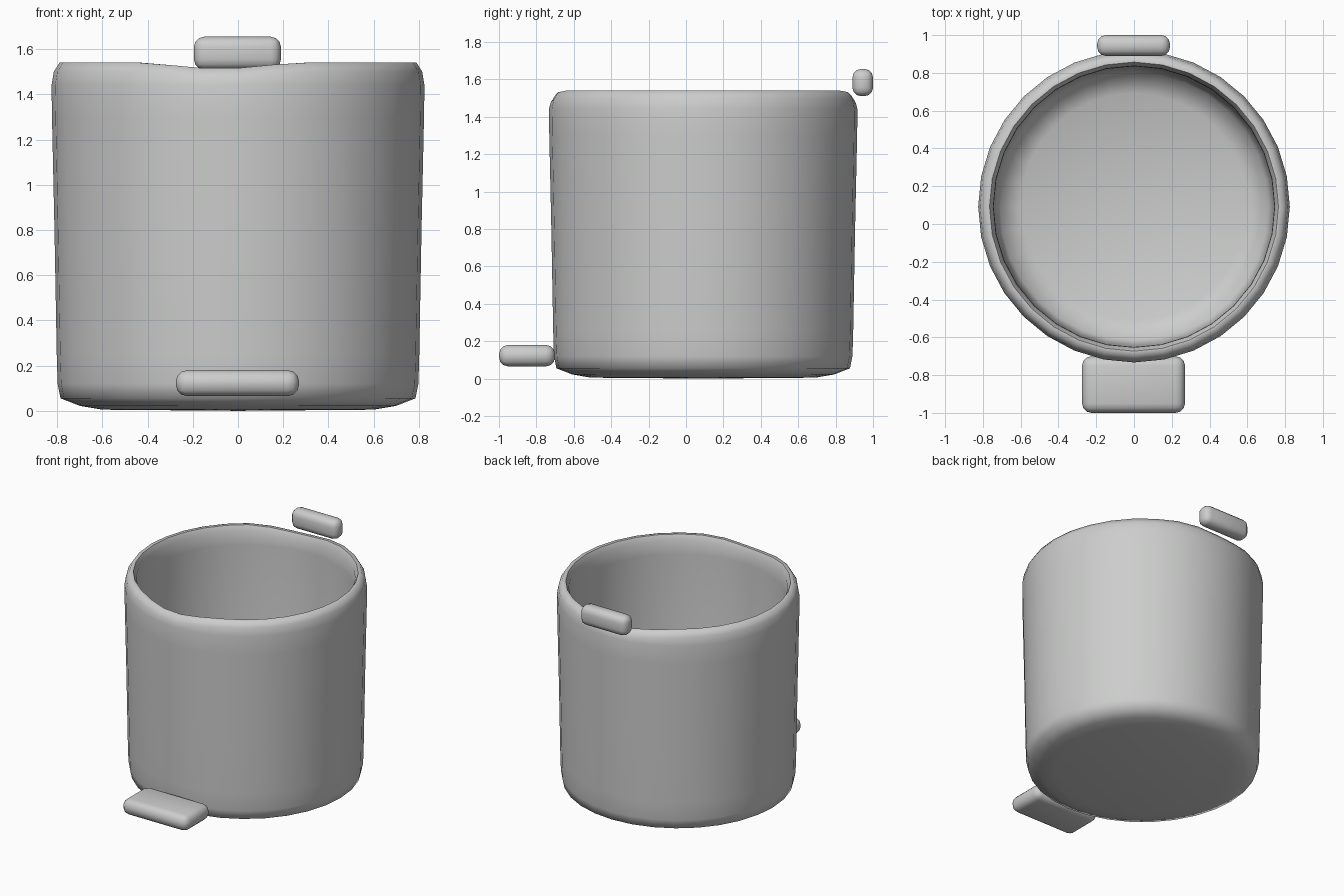
import bpy, bmesh, math

old = bpy.data.objects.get("Cube")
if old:
    bpy.data.objects.remove(old, do_unlink=True)

GREY = (0.6, 0.61, 0.6, 1.0)
mat = bpy.data.materials.new("light_grey")
mat.use_nodes = True
mat.diffuse_color = GREY
mat.node_tree.nodes["Principled BSDF"].inputs["Base Color"].default_value = GREY


def make_object(name, bm, angle):
    bmesh.ops.recalc_face_normals(bm, faces=bm.faces)
    mesh = bpy.data.meshes.new(name)
    bm.to_mesh(mesh)
    bm.free()
    mesh.materials.append(mat)
    obj = bpy.data.objects.new(name, mesh)
    bpy.context.collection.objects.link(obj)
    bpy.ops.object.select_all(action="DESELECT")
    obj.select_set(True)
    bpy.context.view_layer.objects.active = obj
    bpy.ops.object.shade_smooth_by_angle(angle=math.radians(angle))
    return obj


def rounded_block(name, low, high, bevel, segments):
    """Box between two corners; bevel is given relative to a unit cube."""
    bm = bmesh.new()
    bmesh.ops.create_cube(bm, size=1)
    for v in bm.verts:
        for i in range(3):
            v.co[i] = low[i] if v.co[i] < 0 else high[i]
    bmesh.ops.bevel(bm, geom=bm.edges[:], offset=bevel, segments=segments,
                    affect="EDGES", profile=0.5, clamp_overlap=True)
    return make_object(name, bm, 60)


# Open bin body: outer wall, rolled rim, inner wall and floor (radius, height)
PROFILE = [(0.6, 0.005), (0.7, 0.022), (0.785, 0.055), (0.798, 0.12), (0.802, 0.25),
           (0.812, 0.8), (0.823, 1.3), (0.825, 1.44), (0.815, 1.5), (0.79, 1.54),
           (0.765, 1.54), (0.745, 1.5), (0.743, 1.4), (0.735, 0.25), (0.71, 0.11),
           (0.6, 0.06)]
SIDES = 32
CENTRE_Y = 0.092


def rim_dip(x, z):
    """Shallow sag of the rim near the front and back centre."""
    if z < 1.45:
        return 0
    return 0.026 * max(0, math.cos((x + 0.08) / 0.3 * math.pi / 2)) if abs(x + 0.08) < 0.3 else 0


bm = bmesh.new()
rings = []
for r, z in PROFILE:
    ring = []
    for i in range(SIDES):
        a = 2 * math.pi * i / SIDES
        x, y = r * math.cos(a), r * math.sin(a)
        ring.append(bm.verts.new((x, y + CENTRE_Y, z - rim_dip(x, z))))
    rings.append(ring)
for lower, upper in zip(rings, rings[1:]):
    for i in range(SIDES):
        j = (i + 1) % SIDES
        bm.faces.new((lower[i], lower[j], upper[j], upper[i]))
for ring, z in ((rings[0], 0.0), (rings[-1], 0.05)):
    hub = bm.verts.new((0, CENTRE_Y, z))
    for i in range(SIDES):
        bm.faces.new((ring[i], ring[(i + 1) % SIDES], hub))
make_object("bin_body", bm, 60)

# Foot pedal at the front, lid hinge block at the back
rounded_block("foot_pedal", (-0.275, -1.0, 0.065), (0.27, -0.7, 0.18), 0.05, 3)
rounded_block("hinge_block", (-0.195, 0.89, 1.51), (0.19, 1.0, 1.655), 0.045, 3)
